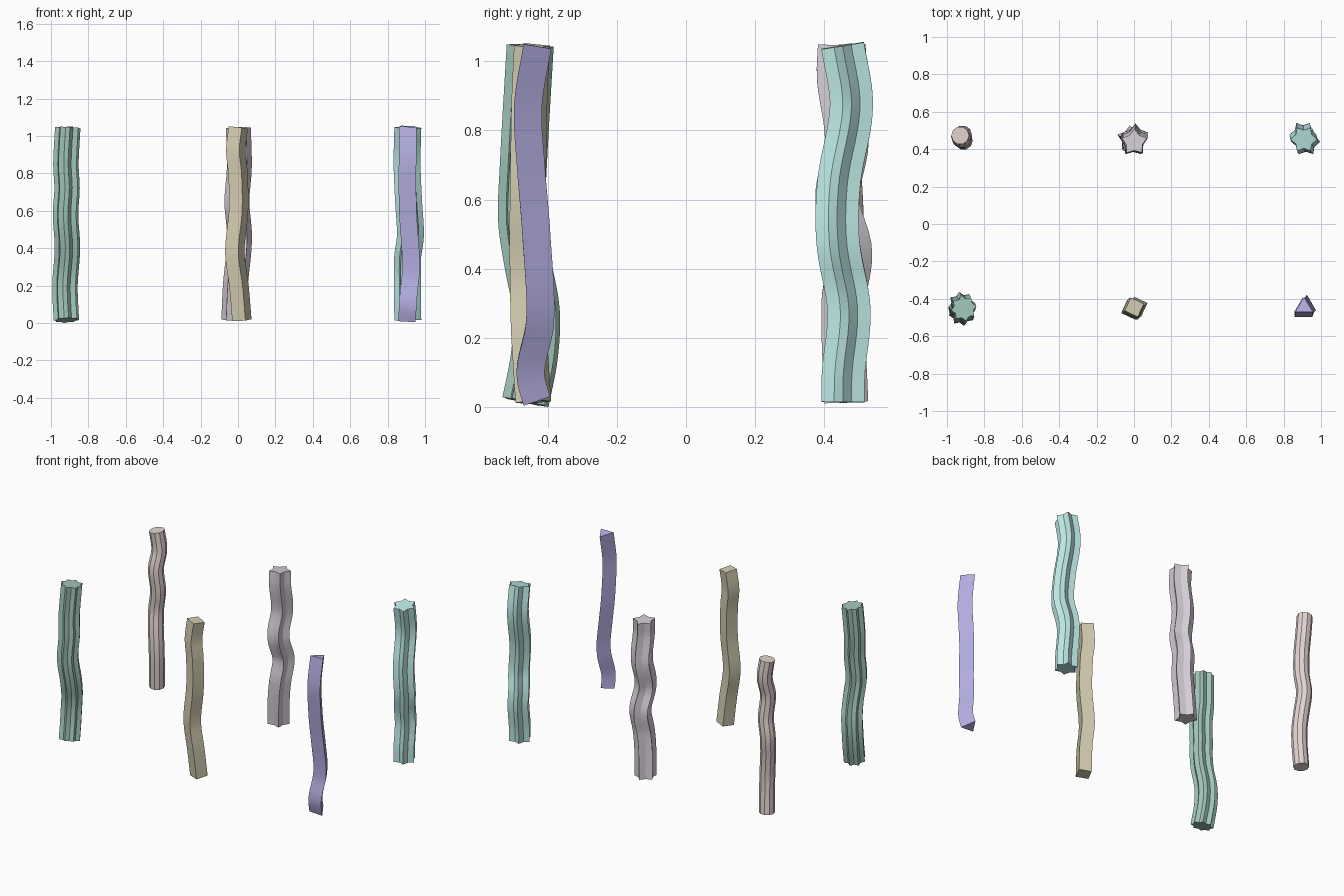
import bpy, bmesh, math
from mathutils import Vector

if "Cube" in bpy.data.objects:
    bpy.data.objects.remove(bpy.data.objects["Cube"])


def star(points, outer, inner, turn):
    """Star cross-section, first point at the given angle."""
    return [Vector((r * math.cos(a), r * math.sin(a), 0))
            for i in range(2 * points)
            for r, a in [(inner if i % 2 else outer, math.radians(turn) + math.pi * i / points)]]


def polygon(sides, radius, turn):
    return [Vector((radius * math.cos(a), radius * math.sin(a), 0))
            for a in (math.radians(turn) + 2 * math.pi * i / sides for i in range(sides))]


def spline(keys, z):
    """Smooth interpolation through (z, offset) keys."""
    i = 0
    while i < len(keys) - 2 and z > keys[i + 1][0]:
        i += 1

    def slope(k):
        a, b = keys[max(k - 1, 0)], keys[min(k + 1, len(keys) - 1)]
        return (b[1] - a[1]) / (b[0] - a[0])
    (z0, v0), (z1, v1) = keys[i], keys[i + 1]
    h = z1 - z0
    t = (z - z0) / h
    return ((2*t**3 - 3*t*t + 1) * v0 + (t**3 - 2*t*t + t) * h * slope(i)
            + (3*t*t - 2*t**3) * v1 + (t**3 - t*t) * h * slope(i + 1))


def wavy_column(name, profile, xs, ys, color, steps=48):
    """Sweep a cross-section along a wavy upright path, square to the path."""
    def at(z):
        return Vector((spline(xs, z), spline(ys, z), z))
    bm = bmesh.new()
    rings = []
    z0, z1 = 0.015, 1.045
    for s in range(steps + 1):
        z = z0 + (z1 - z0) * s / steps
        lo, hi = max(z - 0.01, z0), min(z + 0.01, z1)
        q = Vector((0, 0, 1)).rotation_difference(at(hi) - at(lo))
        rings.append([bm.verts.new(at(z) + q @ p) for p in profile])
    n = len(profile)
    for a, b in zip(rings, rings[1:]):
        for i in range(n):
            j = (i + 1) % n
            bm.faces.new((a[i], a[j], b[j], b[i]))
    bm.faces.new(rings[0][::-1])
    bm.faces.new(rings[-1])
    me = bpy.data.meshes.new(name)
    bm.to_mesh(me)
    bm.free()
    ob = bpy.data.objects.new(name, me)
    bpy.context.collection.objects.link(ob)
    mat = bpy.data.materials.new(name + "_color")
    mat.diffuse_color = (*color, 1)
    mat.use_nodes = True
    mat.node_tree.nodes["Principled BSDF"].inputs["Base Color"].default_value = mat.diffuse_color
    me.materials.append(mat)
    bpy.ops.object.select_all(action='DESELECT')
    ob.select_set(True)
    bpy.context.view_layer.objects.active = ob
    bpy.ops.object.shade_smooth_by_angle(angle=math.radians(25))


# Front row
wavy_column("eight_point_column", star(8, 0.069, 0.052, 10),
            [(0, -.917), (.2, -.925), (.4, -.912), (.58, -.922), (.72, -.914), (.85, -.92), (1.05, -.91)],
            [(0, -.467), (.15, -.438), (.28, -.433), (.42, -.458), (.54, -.475), (.7, -.47), (1.05, -.45)],
            (.36, .57, .49))
wavy_column("square_column", polygon(4, 0.055, 20),
            [(0, .022), (.2, .005), (.38, -.017), (.6, .003), (.8, .0), (.92, -.012), (1.05, .002)],
            [(0, -.44), (.12, -.448), (.25, -.455), (.5, -.458), (.75, -.455), (.9, -.452), (1.05, -.445)],
            (.67, .62, .45))
wavy_column("triangle_column", polygon(3, 0.054, 90),
            [(0, .902), (.15, .912), (.3, .926), (.45, .918), (.6, .908), (.8, .906), (1.05, .909)],
            [(0, -.44), (.1, -.463), (.25, -.435), (.5, -.446), (.7, -.462), (.87, -.47), (1.05, -.442)],
            (.45, .42, .75))

# Back row
wavy_column("round_column", polygon(10, 0.048, 0),
            [(0, -.917), (.25, -.911), (.52, -.93), (.65, -.913), (.8, -.922), (.92, -.915), (1.05, -.93)],
            [(0, .457), (.25, .445), (.4, .453), (.52, .467), (.65, .463), (.8, .453), (.92, .478), (1.05, .473)],
            (.78, .67, .64))
wavy_column("five_point_column", star(5, 0.07, 0.045, 90),
            [(0, -.023), (.2, -.014), (.45, .008), (.65, -.006), (.83, .007), (1.05, .002)],
            [(0, .457), (.3, .448), (.45, .468), (.6, .43), (.77, .458), (.95, .435), (1.05, .438)],
            (.66, .61, .67))
wavy_column("six_point_column", star(6, 0.072, 0.05, 0),
            [(0, .908), (.2, .906), (.35, .907), (.47, .922), (.65, .912), (.85, .904), (1.05, .908)],
            [(0, .453), (.1, .455), (.28, .471), (.48, .439), (.65, .442), (.87, .478), (1.05, .452)],
            (.5, .8, .77))
